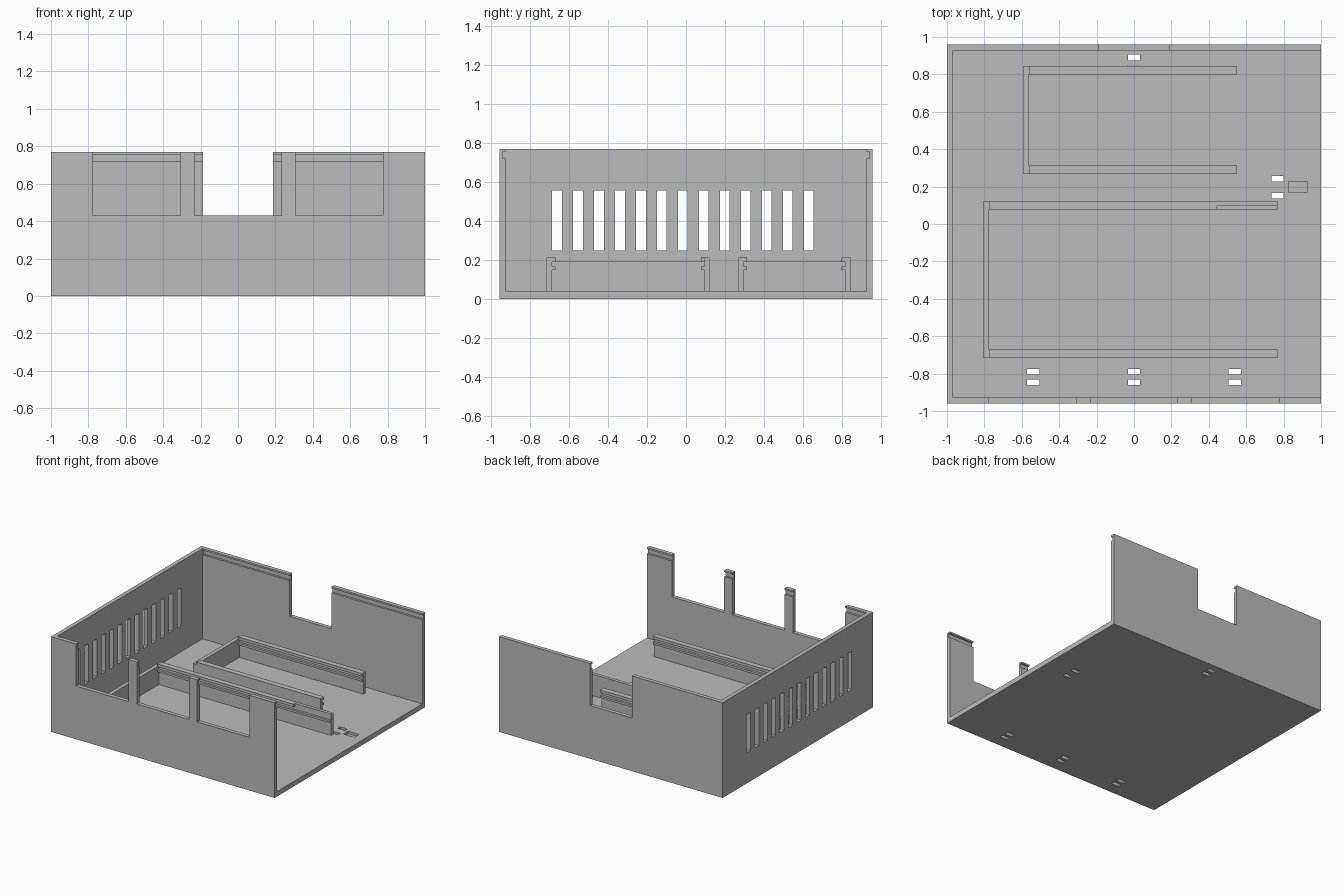
import bpy
import bmesh

old = bpy.data.objects.get("Cube")
if old:
    bpy.data.objects.remove(old, do_unlink=True)

grey = bpy.data.materials.new("plain grey")
grey.use_nodes = True
COLOR = (0.5, 0.5, 0.5, 1)
grey.diffuse_color = COLOR
grey.node_tree.nodes["Principled BSDF"].inputs["Base Color"].default_value = COLOR

X, Y, TOP = 1.0, 0.96, 0.77      # outer half sizes and height
WALL, FLOOR = 0.033, 0.04        # thicknesses


def finish(name, bm):
    bmesh.ops.recalc_face_normals(bm, faces=bm.faces)
    mesh = bpy.data.meshes.new(name)
    bm.to_mesh(mesh)
    bm.free()
    mesh.materials.append(grey)
    obj = bpy.data.objects.new(name, mesh)
    bpy.context.collection.objects.link(obj)
    return obj


def add_box(bm, x, y, z):
    verts = bmesh.ops.create_cube(bm, size=1)["verts"]
    for v in verts:
        for i, (lo, hi) in enumerate((x, y, z)):
            v.co[i] = lo if v.co[i] < 0 else hi


def box(name, x, y, z):
    bm = bmesh.new()
    add_box(bm, x, y, z)
    return finish(name, bm)


def cut(target, name, boxes):
    """Subtract a set of separate boxes from the target."""
    bm = bmesh.new()
    for b in boxes:
        add_box(bm, *b)
    cutter = finish(name, bm)
    mod = target.modifiers.new(name, 'BOOLEAN')
    mod.operation, mod.solver, mod.object = 'DIFFERENCE', 'EXACT', cutter
    bpy.context.view_layer.objects.active = target
    bpy.ops.object.modifier_apply(modifier=mod.name)
    bpy.data.objects.remove(cutter, do_unlink=True)


# Case shell, open at the top and on one side
shell = box("case_shell", (-X, X), (-Y, Y), (0, TOP))
cut(shell, "cavity", [((-X + WALL, 2), (-Y + WALL, Y - WALL), (FLOOR, 2))])

# Lid grooves just under the rim of the front and back walls
groove = 0.016
cut(shell, "lid_grooves", [
    ((-X + WALL, 2), (s * (Y - WALL) - groove, s * (Y - WALL) + groove), (0.72, 0.757))
    for s in (-1, 1)])

# Openings in the front wall and the notch in the back wall
front = (-Y - 0.1, -Y + 0.1)
cut(shell, "wall_openings",
    [((a, b), front, (0.43, 1)) for a, b in ((-0.775, -0.307), (-0.232, 0.232), (0.307, 0.775))]
    + [((-0.187, 0.187), (Y - 0.1, Y + 0.1), (0.43, 1))])

# Row of vent slots in the closed side wall
cut(shell, "vents", [
    ((-X - 0.1, -X + 0.1), (-0.688 + i * 0.1078, -0.638 + i * 0.1078), (0.248, 0.556))
    for i in range(13)])

# Tie slots through the floor, and a shallow pocket beside the open edge
slots = [(x, y) for x in (-0.538, 0, 0.538) for y in (-0.79, -0.847)]
slots += [(0, 0.89), (0, 0.832), (0.767, 0.241), (0.767, 0.15)]
cut(shell, "tie_slots", [
    ((x - 0.033, x + 0.033), (y - 0.015, y + 0.015), (-0.1, 0.1)) for x, y in slots])
cut(shell, "pocket", [((0.825, 0.925), (0.168, 0.227), (0.02, 0.1))])


def rail(name, x0, x1, y, inward):
    """Grooved rail: outer face at y, lips pointing inward (+1 or -1 in y)."""
    body, lip = 0.027, 0.045
    profile = [(0, FLOOR), (body, FLOOR), (body, 0.148), (lip, 0.148), (lip, 0.165),
               (body, 0.165), (body, 0.19), (lip, 0.19), (lip, 0.213), (0, 0.213)]
    bm = bmesh.new()
    face = bm.faces.new([bm.verts.new((x0, y + inward * d, z)) for d, z in profile])
    out = bmesh.ops.extrude_face_region(bm, geom=[face])["geom"]
    moved = [v for v in out if isinstance(v, bmesh.types.BMVert)]
    bmesh.ops.translate(bm, verts=moved, vec=(x1 - x0, 0, 0))
    return finish(name, bm)


def tray(name, x0, x1, y0, y1):
    stop = 0.031
    box(name + "_end_wall", (x0, x0 + stop), (y0, y1), (FLOOR, 0.193))
    rail(name + "_front_rail", x0 + stop, x1, y0, 1)
    return rail(name + "_back_rail", x0 + stop, x1, y1, -1)


# Two sliding trays on the floor
tray("back_tray", -0.592, 0.55, 0.268, 0.845)
long_rail = tray("front_tray", -0.805, 0.767, -0.716, 0.122)

# Upper lip is cleared near the open end of the front tray
cut(long_rail, "lip_clearance", [((0.443, 1), (0, 0.095), (0.17, 0.3))])
